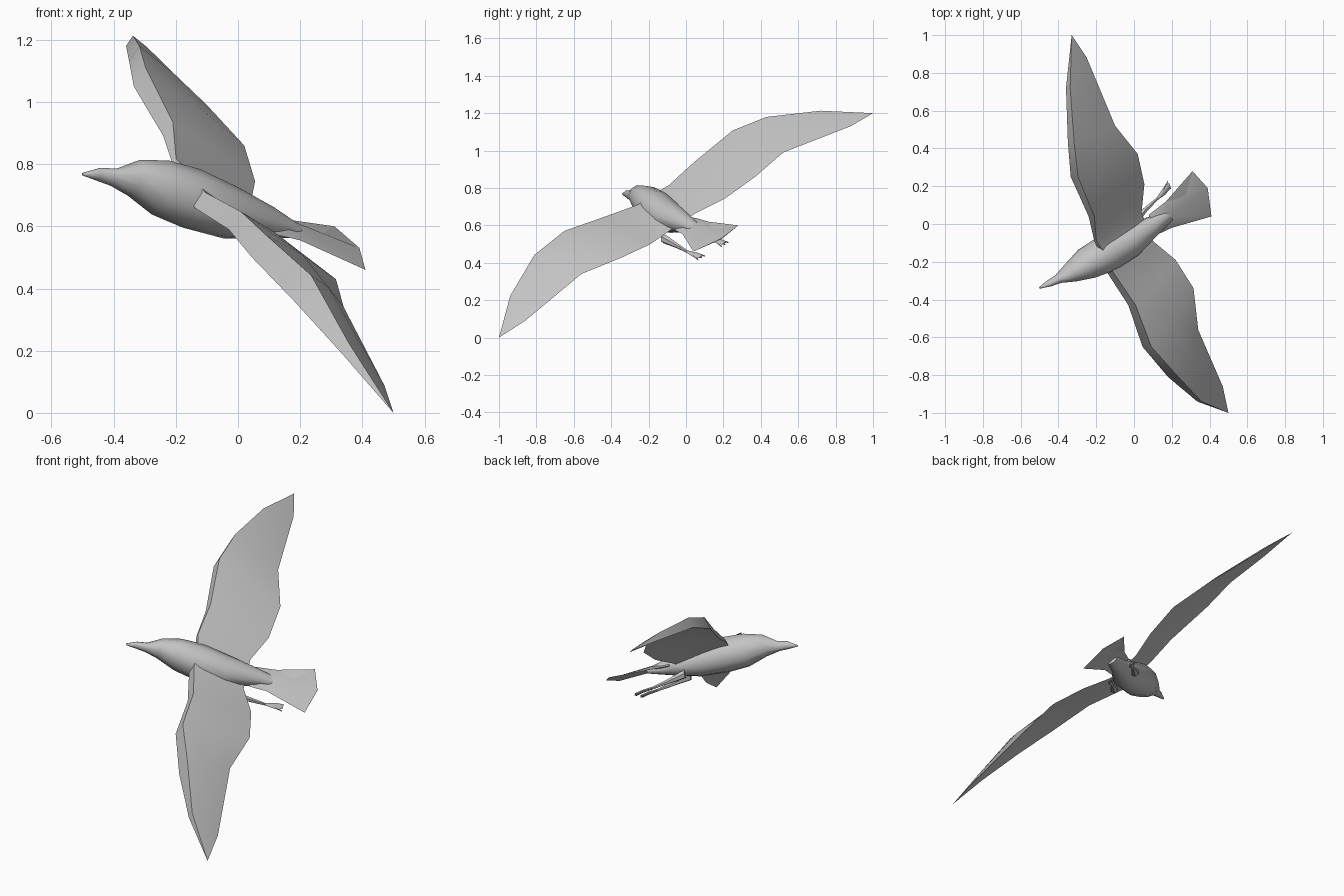
import bpy, bmesh, math
from mathutils import Vector

if "Cube" in bpy.data.objects:
    bpy.data.objects.remove(bpy.data.objects["Cube"])

# Bird's own axes: tailwards, sideways, up (banked flight)
BACK = Vector((.845, .484, -.228)).normalized()
SIDE = Vector((-.34, .81, .48)).normalized()
UP = BACK.cross(SIDE).normalized()

grey = bpy.data.materials.new("feather grey")
grey.diffuse_color = (.55, .55, .55, 1)
grey.use_nodes = True
grey.node_tree.nodes["Principled BSDF"].inputs["Base Color"].default_value = grey.diffuse_color


def loft(name, rings, angle=50):
    """Skin a list of equal rings into one closed smooth object."""
    bm = bmesh.new()
    rows = [[bm.verts.new(p) for p in r] for r in rings]
    n = len(rows[0])
    for a, b in zip(rows, rows[1:]):
        for i in range(n):
            j = (i + 1) % n
            bm.faces.new((a[i], a[j], b[j], b[i]))
    bm.faces.new(rows[0])
    bm.faces.new(rows[-1][::-1])
    bmesh.ops.remove_doubles(bm, verts=bm.verts, dist=.0005)
    bmesh.ops.recalc_face_normals(bm, faces=bm.faces)
    me = bpy.data.meshes.new(name)
    bm.to_mesh(me)
    bm.free()
    me.materials.append(grey)
    ob = bpy.data.objects.new(name, me)
    bpy.context.collection.objects.link(ob)
    bpy.ops.object.select_all(action='DESELECT')
    bpy.context.view_layer.objects.active = ob
    ob.select_set(True)
    bpy.ops.object.shade_smooth_by_angle(angle=math.radians(angle))
    return ob


def ellipse(c, w, h, n=10):
    angles = [2 * math.pi * i / n for i in range(n)]
    return [Vector(c) + SIDE * w * math.cos(a) + UP * h * math.sin(a) for a in angles]


# Body with head and beak: centre, half width, half height
body = [((-.50, -.338, .768), .005, .004), ((-.45, -.315, .768), .017, .022),
        ((-.40, -.29, .758), .024, .030), ((-.335, -.258, .756), .052, .062),
        ((-.25, -.21, .725), .085, .092), ((-.15, -.16, .69), .10, .098),
        ((-.02, -.09, .642), .088, .085), ((.10, -.01, .612), .055, .052),
        ((.21, .06, .58), .03, .014)]
loft("body", [ellipse(*r) for r in body], 60)

# Wings: leading point, trailing point, leading edge thickness per station
centre = ((-.17, -.17, .73), (.07, -.02, .62), .045)
far_wing = [centre,
            ((-.21, -.09, .80), (.04, .06, .67), .02),
            ((-.24, .04, .89), (.055, .21, .745), .055),
            ((-.335, .25, 1.05), (.02, .37, .86), .07),
            ((-.35, .43, 1.13), (-.10, .52, .99), .06),
            ((-.36, .72, 1.18), (-.25, .88, 1.13), .04),
            ((-.33, 1.0, 1.20), (-.33, 1.0, 1.20), 0)]
near_wing = [centre,
             ((-.14, -.26, .66), (.10, -.09, .57), .06),
             ((-.03, -.43, .59), (.22, -.19, .50), .07),
             ((.045, -.65, .50), (.315, -.34, .43), .085),
             ((.18, -.81, .36), (.34, -.56, .34), .10),
             ((.335, -.94, .19), (.47, -.86, .09), .04),
             ((.50, -1.0, 0), (.50, -1.0, 0), 0)]


def wing_section(lead, trail, thick):
    lo, tr = Vector(lead), Vector(trail)
    hi = lo + Vector((.55, 0, .83)) * thick
    return [lo, hi, hi.lerp(tr, .5) + UP * thick * .12, tr,
            lo.lerp(tr, .45) + UP * thick * .25]


for name, stations in (("far_wing", far_wing), ("near_wing", near_wing)):
    loft(name, [wing_section(*s) for s in stations], 60)

# Tail: thin fan from the rump to a three-cornered end
fan = [[(.08, .05, .64), (.10, -.01, .64), (.115, -.06, .575)],
       [(.17, .12, .62), (.18, .04, .61), (.20, -.02, .555)],
       [(.31, .28, .60), (.39, .19, .53), (.41, .04, .46)]]
tail_rings = []
for row, t in zip(fan, (.03, .015, .003)):
    a, m, b = (Vector(p) for p in row)
    tail_rings.append([a, m + UP * t * .3, b, m - UP * t])
loft("tail", tail_rings)


def stick(name, path, radii):
    loft(name, [ellipse(p, r, r, 6) for p, r in zip(path, radii)])


# Legs and webbed feet trailing under the tail
for side, shift in (("far", Vector((0, 0, 0))), ("near", Vector((.05, -.125, -.072)))):
    hip = Vector((.0, .01, .60)) + shift
    knee = Vector((.06, .075, .565)) + shift
    ankle = Vector((.125, .135, .53)) + shift
    toe = Vector((.19, .205, .505)) + shift
    stick(side + "_leg", [hip, knee, ankle], [.025, .014, .007])
    spread = SIDE * .022
    mid = ankle.lerp(toe, .55)
    loft(side + "_foot", [ellipse(ankle, .008, .008, 6),
                          ellipse(mid, .02, .008, 6),
                          ellipse(toe, .015, .003, 6)])
    # Three toes
    for i in (-1, 0, 1):
        stick(f"{side}_toe_{i + 2}", [mid + spread * i * .5, toe + spread * i - UP * .008],
              [.006, .003])
